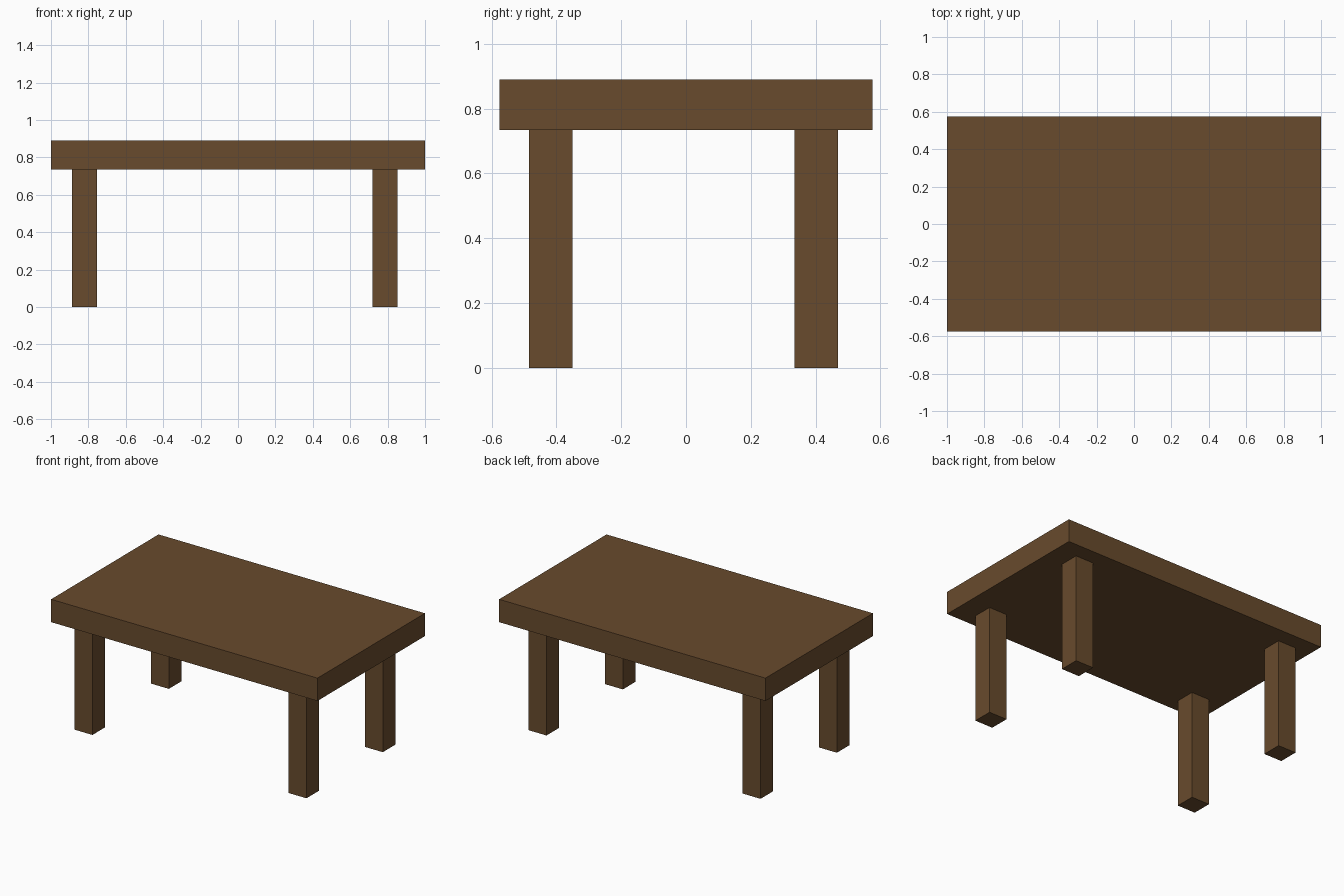
import bpy

if "Cube" in bpy.data.objects:
    bpy.data.objects.remove(bpy.data.objects["Cube"])

# One flat wood colour
wood = bpy.data.materials.new("brown wood")
wood.diffuse_color = (0.140, 0.070, 0.026, 1.0)
wood.use_nodes = True
wood.node_tree.nodes["Principled BSDF"].inputs["Base Color"].default_value = wood.diffuse_color


def box(name, x0, x1, y0, y1, z0, z1):
    """Axis-aligned box given by its extents."""
    bpy.ops.mesh.primitive_cube_add(
        size=1, location=((x0 + x1) / 2, (y0 + y1) / 2, (z0 + z1) / 2))
    ob = bpy.context.object
    ob.name = name
    ob.scale = (x1 - x0, y1 - y0, z1 - z0)
    bpy.ops.object.transform_apply(location=False, rotation=False, scale=True)
    ob.data.materials.append(wood)
    return ob


TOP_Z, UNDER_Z, LEG = 0.89, 0.735, 0.134

# Thick table top
box("table_top", -1, 1, -0.576, 0.576, UNDER_Z, TOP_Z)

# Four square legs, set slightly off centre towards left and front
for side, x in (("left", -0.888), ("right", 0.719)):
    for end, y in (("front", -0.484), ("back", 0.335)):
        box(f"{end}_{side}_leg", x, x + LEG, y, y + LEG, 0, UNDER_Z)
